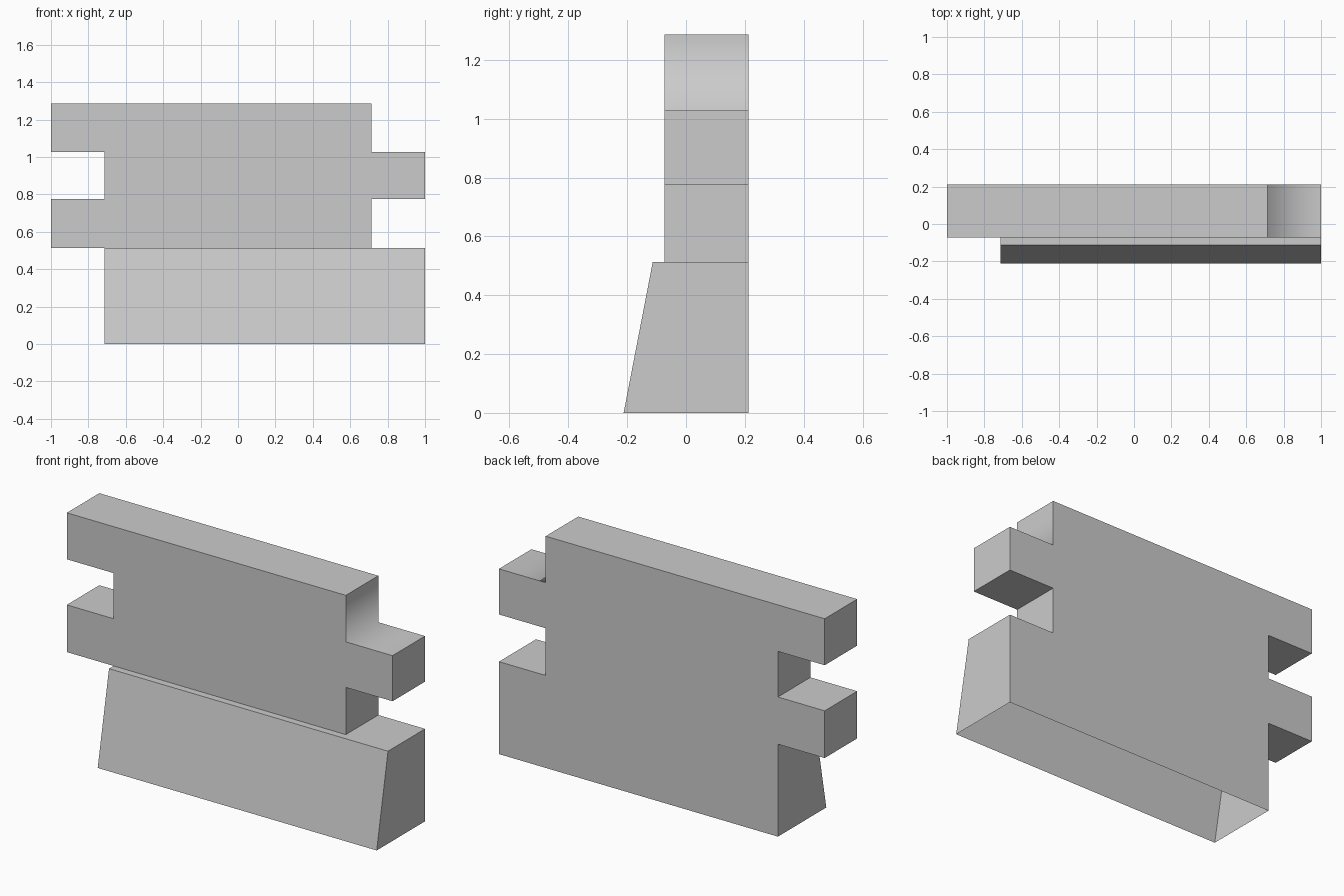
import bpy, bmesh

if "Cube" in bpy.data.objects:
    bpy.data.objects.remove(bpy.data.objects["Cube"])

BACK, FRONT = 0.212, -0.073          # wall thickness
FOOT, LEDGE = -0.212, -0.113         # sloped plinth front, bottom and top
E, N = 1.0, 0.713                    # outer end and notch depth in x
Z1, Z2, Z3, Z4 = 0.513, 0.775, 1.028, 1.286

bm = bmesh.new()


def face(points, smooth=False):
    f = bm.faces.new([bm.verts.new(p) for p in points])
    f.smooth = smooth


# Notched wall outline, counter-clockwise as seen from the front
wall = [(N, Z1), (N, Z2), (E, Z2), (E, Z3), (N, Z3), (N, Z4), (-E, Z4),
        (-E, Z3), (-N, Z3), (-N, Z2), (-E, Z2), (-E, Z1), (-N, Z1)]
plinth = [(-N, 0), (E, 0), (E, Z1)]

# Wall front, and one continuous back panel down to the ground
face([(x, FRONT, z) for x, z in wall])
face([(x, BACK, z) for x, z in reversed(plinth + wall)])

# Wall edge strips; the two around the upper right corner are soft shaded
for i, ((xa, za), (xb, zb)) in enumerate(zip(wall, wall[1:])):
    face([(xa, FRONT, za), (xa, BACK, za), (xb, BACK, zb), (xb, FRONT, zb)],
         smooth=i in (3, 4))

# Plinth: sloped front, ledge and ends, open underneath
face([(-N, FOOT, 0), (E, FOOT, 0), (E, LEDGE, Z1), (-N, LEDGE, Z1)])
face([(-N, LEDGE, Z1), (E, LEDGE, Z1), (E, BACK, Z1), (N, BACK, Z1),
      (N, FRONT, Z1), (-N, FRONT, Z1)])
face([(E, FOOT, 0), (E, BACK, 0), (E, BACK, Z1), (E, LEDGE, Z1)])
face([(-N, BACK, 0), (-N, FOOT, 0), (-N, LEDGE, Z1), (-N, FRONT, Z1),
      (-N, BACK, Z1)])

bmesh.ops.remove_doubles(bm, verts=bm.verts[:], dist=1e-4)
mesh = bpy.data.meshes.new("interlocking_wall")
bm.to_mesh(mesh)
bm.free()
bpy.context.collection.objects.link(bpy.data.objects.new("interlocking_wall", mesh))
